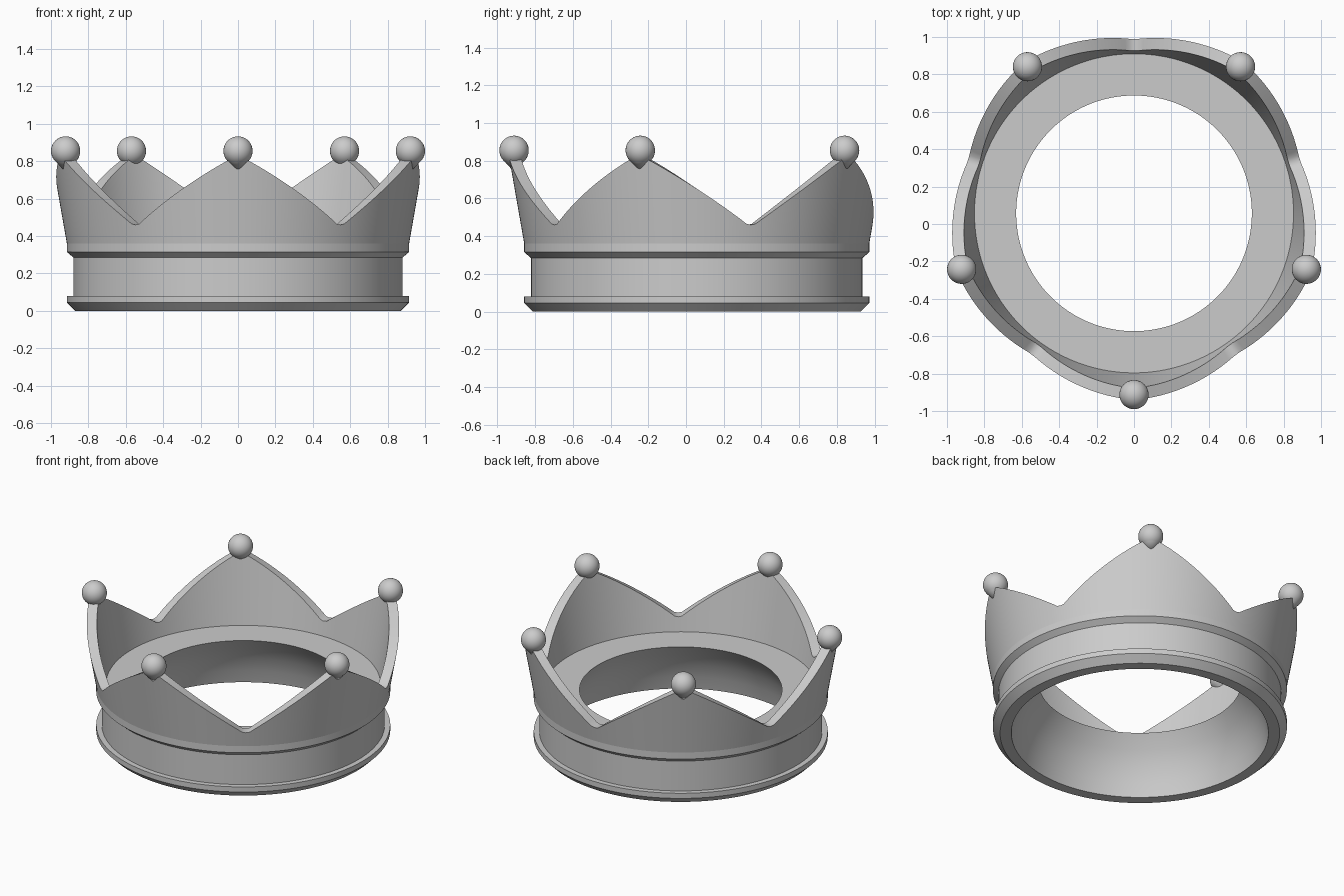
import bpy, bmesh, math

if "Cube" in bpy.data.objects:
    bpy.data.objects.remove(bpy.data.objects["Cube"], do_unlink=True)

CENTRE_Y = 0.057
POINTS = 5
STEPS = 240

metal = bpy.data.materials.new("grey metal")
metal.use_nodes = True
grey = (0.6, 0.6, 0.6, 1)
metal.diffuse_color = grey
metal.node_tree.nodes["Principled BSDF"].inputs["Base Color"].default_value = grey


def lathe(name, section, steps=STEPS, location=(0, CENTRE_Y, 0)):
    """Revolve a closed section; section(angle) returns (radius, z) points."""
    bm = bmesh.new()
    rings = []
    for i in range(steps):
        a = math.tau * i / steps - math.pi / 2
        rings.append([bm.verts.new((r * math.cos(a), r * math.sin(a), z))
                      for r, z in section(a)])
    n = len(rings[0])
    for i in range(steps):
        here, after = rings[i], rings[(i + 1) % steps]
        for k in range(n):
            m = (k + 1) % n
            bm.faces.new((here[k], after[k], after[m], here[m]))
    bmesh.ops.remove_doubles(bm, verts=bm.verts, dist=1e-5)
    bmesh.ops.recalc_face_normals(bm, faces=bm.faces)
    mesh = bpy.data.meshes.new(name)
    bm.to_mesh(mesh)
    bm.free()
    mesh.materials.append(metal)
    obj = bpy.data.objects.new(name, mesh)
    obj.location = location
    bpy.context.collection.objects.link(obj)
    bpy.ops.object.select_all(action='DESELECT')
    obj.select_set(True)
    bpy.context.view_layer.objects.active = obj
    bpy.ops.object.shade_smooth_by_angle(angle=math.radians(30))
    return obj


# Base: bottom rim, band, upper moulding, inner ledge and tapered opening
BASE = [(0.80, 0), (0.87, 0), (0.915, 0.045), (0.915, 0.08), (0.88, 0.08),
        (0.88, 0.285), (0.915, 0.315), (0.915, 0.365), (0.63, 0.365),
        (0.695, 0.28), (0.745, 0.19), (0.78, 0.09)]
lathe("base_ring", lambda a: BASE)


def rim_height(angle):
    """Height of the scalloped edge, with a small flat at each valley."""
    half = math.pi / POINTS
    t = abs((angle + math.pi / 2 + half) % (2 * half) - half) / half
    t = min(t / 0.97, 1)
    return 0.46 + 0.37 * (1 - t ** 1.1)


def wall_section(angle):
    """Flared wall, up the outside and down the inside."""
    low, high, rows = 0.36, rim_height(angle), 8
    heights = [low + (high - low) * k / rows for k in range(rows + 1)]
    flare = lambda z: 0.915 + 0.175 * (z - low)
    outside = [(flare(z), z) for z in heights]
    inside = [(flare(z) - 0.063, z) for z in reversed(heights)]
    return outside + inside


lathe("pointed_wall", wall_section)

# Ball on each point, drawn to a tip underneath
BALL = 0.078
drop = [(0, -0.115)]
for k in range(5, 25):
    a = math.pi * k / 24
    drop.append((BALL * math.sin(a), -BALL * math.cos(a)))
for i in range(POINTS):
    a = math.tau * i / POINTS - math.pi / 2
    spot = (0.969 * math.cos(a), CENTRE_Y + 0.969 * math.sin(a), 0.855)
    lathe(f"point_ball_{i + 1}", lambda _: drop, 32, spot)
